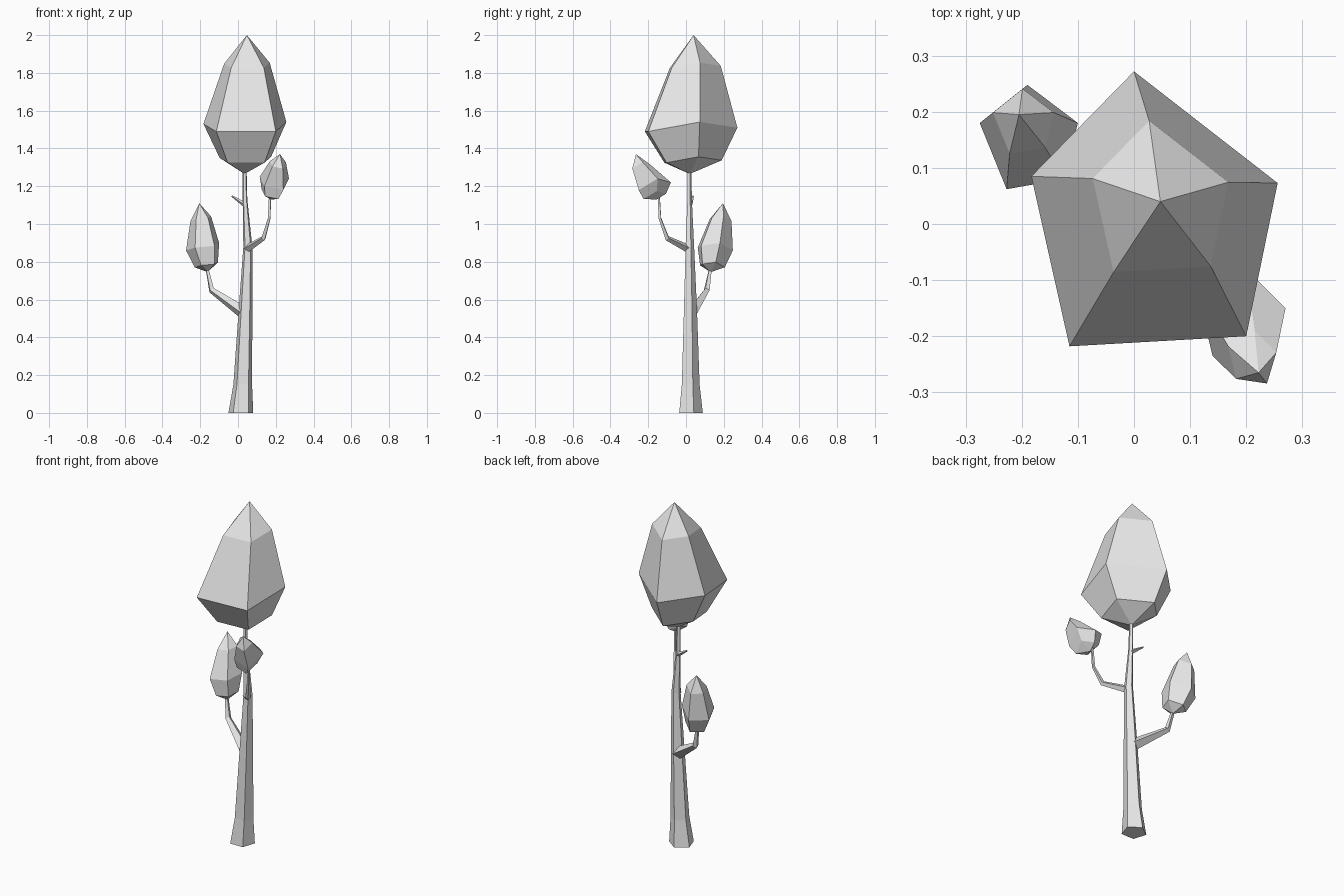
import bpy
import bmesh
from math import cos, sin, tau, radians
from mathutils import Vector

if "Cube" in bpy.data.objects:
    bpy.data.objects.remove(bpy.data.objects["Cube"], do_unlink=True)

grey = bpy.data.materials.new("plain_grey")
grey.use_nodes = True
grey.diffuse_color = (0.8, 0.8, 0.8, 1)
grey.node_tree.nodes["Principled BSDF"].inputs["Base Color"].default_value = (0.8, 0.8, 0.8, 1)


def loft(name, rings, bottom=None, top=None):
    """Skin a stack of rings; each end is a flat cap or a point."""
    bm = bmesh.new()
    loops = [[bm.verts.new(p) for p in ring] for ring in rings]
    count = len(loops[0])
    for low, high in zip(loops, loops[1:]):
        for i in range(count):
            j = (i + 1) % count
            bm.faces.new((low[i], low[j], high[j], high[i]))
    for loop, tip in ((loops[0], bottom), (loops[-1], top)):
        if tip is None:
            bm.faces.new(loop)
        else:
            point = bm.verts.new(tip)
            for i in range(count):
                bm.faces.new((loop[i], loop[(i + 1) % count], point))
    bmesh.ops.recalc_face_normals(bm, faces=bm.faces[:])
    mesh = bpy.data.meshes.new(name)
    bm.to_mesh(mesh)
    bm.free()
    mesh.materials.append(grey)
    obj = bpy.data.objects.new(name, mesh)
    bpy.context.collection.objects.link(obj)
    return obj


def limb(name, path, radii, sides, upright=False):
    """Tapered faceted limb along a path."""
    points = [Vector(p) for p in path]
    rings = []
    for i, centre in enumerate(points):
        along = points[min(i + 1, len(points) - 1)] - points[max(i - 1, 0)]
        side, depth = Vector((1, 0, 0)), Vector((0, 1, 0))
        if not upright:
            side = along.cross(Vector((0, 0, 1))).normalized()
            depth = along.cross(side).normalized()
        angles = [radians(90) + tau * k / sides for k in range(sides)]
        rings.append([centre + radii[i] * (side * cos(a) + depth * sin(a)) for a in angles])
    return loft(name, rings)


def crown(name, bottom, apex, girdle, low, high):
    """Faceted bud: widest ring plus scaled copies at (height fraction, scale)."""
    bottom, apex = Vector(bottom), Vector(apex)
    girdle = [Vector(p) for p in girdle]
    middle = sum(girdle, Vector()) / len(girdle)

    def ring(fraction, scale):
        centre = bottom.lerp(apex, fraction)
        return [centre + (p - middle) * scale for p in girdle]

    return loft(name, [ring(*low), girdle, ring(*high)], bottom, apex)


# Trunk with a flared foot
limb("trunk",
     [(0.015, 0.02, 0), (0.025, 0.02, 0.15), (0.04, 0.02, 0.55),
      (0.052, 0.018, 0.88), (0.037, 0.018, 1.13), (0.035, 0.018, 1.29)],
     [0.069, 0.052, 0.038, 0.025, 0.013, 0.011], 5, upright=True)

# Branches and the broken twig
limb("right_branch",
     [(0.03, 0.03, 0.53), (-0.14, 0.11, 0.65), (-0.165, 0.13, 0.77)],
     [0.034, 0.017, 0.009], 4)
limb("left_branch",
     [(0.05, 0.01, 0.87), (0.135, -0.1, 0.925), (0.165, -0.138, 1.03), (0.17, -0.145, 1.16)],
     [0.022, 0.014, 0.009, 0.007], 4)
limb("twig", [(0.04, 0.02, 1.1), (-0.033, 0.038, 1.148)], [0.014, 0.004], 4)

# Large crown and the two small ones
crown("main_crown", (0.035, 0.02, 1.265), (0.047, 0.04, 2),
      [(-0.115, -0.218, 1.49), (0.2, -0.2, 1.49), (0.256, 0.073, 1.54),
       (0, 0.272, 1.51), (-0.183, 0.085, 1.53)],
      (0.1, 0.62), (0.78, 0.55))
crown("right_crown", (-0.16, 0.13, 0.745), (-0.205, 0.195, 1.11),
      [(-0.227, 0.062, 0.875), (-0.125, 0.08, 0.885), (-0.1, 0.18, 0.9),
       (-0.19, 0.248, 0.86), (-0.275, 0.18, 0.86)],
      (0.1, 0.7), (0.77, 0.62))
crown("left_crown", (0.175, -0.155, 1.13), (0.222, -0.265, 1.37),
      [(0.14, -0.235, 1.2), (0.24, -0.25, 1.18), (0.27, -0.15, 1.24),
       (0.2, -0.08, 1.22), (0.115, -0.13, 1.25)],
      (0.12, 0.7), (0.77, 0.55))
